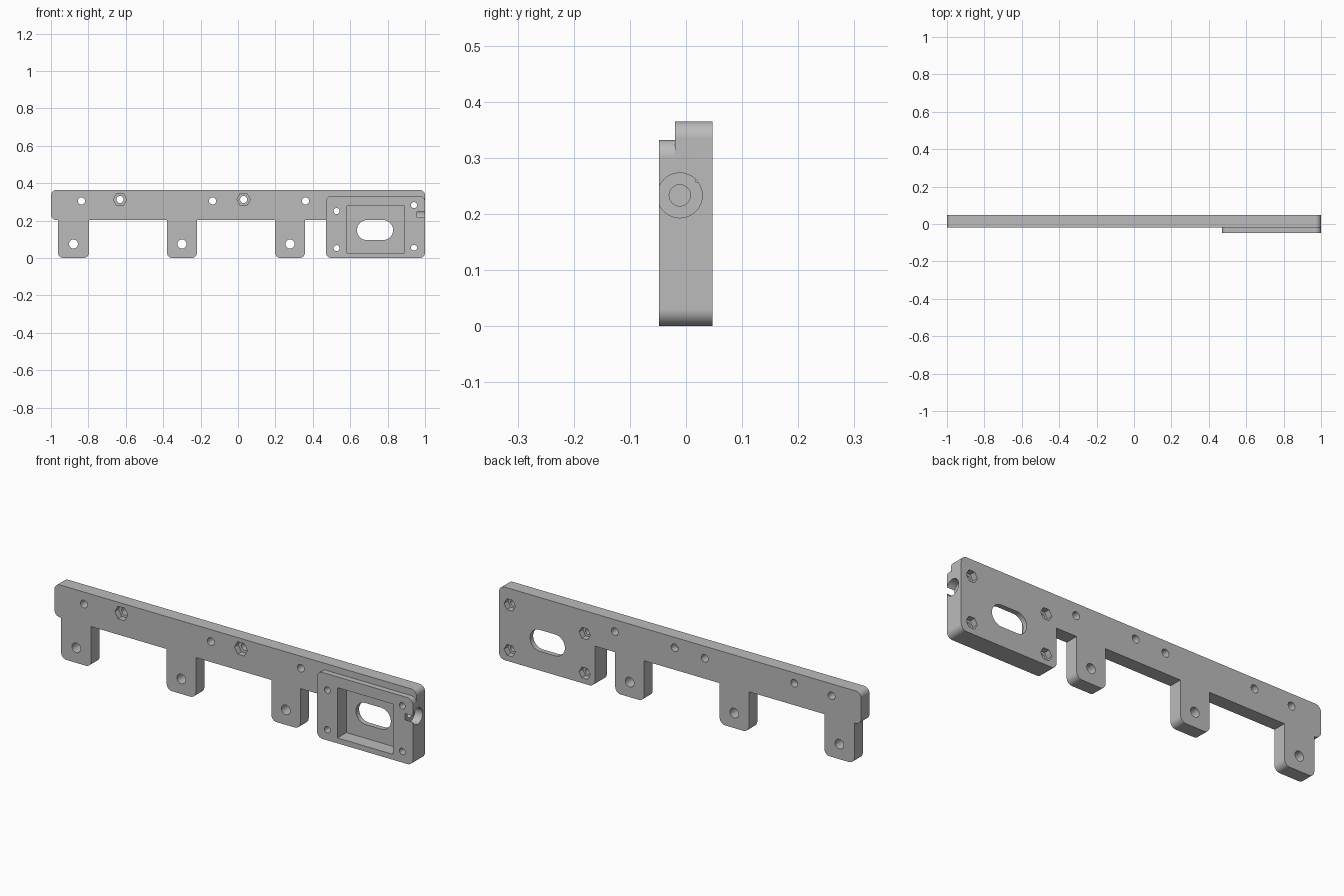
import bpy, bmesh, math
from mathutils import Vector

if "Cube" in bpy.data.objects:
    bpy.data.objects.remove(bpy.data.objects["Cube"], do_unlink=True)

grey = bpy.data.materials.new("plain grey")
grey.use_nodes = True
COLOUR = (0.5, 0.5, 0.5, 1)
grey.diffuse_color = COLOUR
grey.node_tree.nodes["Principled BSDF"].inputs["Base Color"].default_value = COLOUR

FRONT, STEP, BACK = -0.048, -0.02, 0.047
R = 0.03


def fillet(corners, steps=8):
    """Round each (x, z, radius) corner of a closed outline of right angles."""
    out = []
    for i, (x, z, r) in enumerate(corners):
        p = Vector((x, z))
        if r == 0:
            out.append(p)
            continue
        a = (Vector(corners[i - 1][:2]) - p).normalized() * r
        b = (Vector(corners[(i + 1) % len(corners)][:2]) - p).normalized() * r
        for k in range(steps + 1):
            t = k / steps * math.pi / 2
            out.append(p + a + b - b * math.cos(t) - a * math.sin(t))
    return out


def prism(name, outline, lo, hi, axis="y"):
    """Extrude an outline along y (points are x, z) or along x (points are y, z)."""
    bm = bmesh.new()
    place = (lambda p: (p[0], lo, p[1])) if axis == "y" else (lambda p: (lo, p[0], p[1]))
    face = bm.faces.new([bm.verts.new(place(p)) for p in outline])
    side = bmesh.ops.extrude_face_region(bm, geom=[face])["geom"]
    shift = Vector((0, hi - lo, 0)) if axis == "y" else Vector((hi - lo, 0, 0))
    bmesh.ops.translate(bm, vec=shift, verts=[v for v in side if isinstance(v, bmesh.types.BMVert)])
    bmesh.ops.recalc_face_normals(bm, faces=bm.faces)
    mesh = bpy.data.meshes.new(name)
    bm.to_mesh(mesh)
    bm.free()
    mesh.materials.append(grey)
    obj = bpy.data.objects.new(name, mesh)
    bpy.context.collection.objects.link(obj)
    return obj


def ring(u, v, r, sides=32):
    return [(u + r * math.cos(2 * math.pi * k / sides), v + r * math.sin(2 * math.pi * k / sides))
            for k in range(sides)]


def rect(x0, x1, z0, z1, r=0):
    return fillet([(x0, z0, r), (x1, z0, r), (x1, z1, r), (x0, z1, r)])


def combine(target, tool, operation):
    mod = target.modifiers.new("combine", "BOOLEAN")
    mod.operation, mod.solver, mod.object = operation, "EXACT", tool
    bpy.context.view_layer.objects.active = target
    bpy.ops.object.modifier_apply(modifier=mod.name)
    bpy.data.objects.remove(tool, do_unlink=True)


# Back plate: long bar, three hanging tabs and the deep end
BAR_Z, TOP = 0.203, 0.365
tabs = [(-0.963, -0.797), (-0.38, -0.219), (0.198, 0.358)]
corners = [(-1, TOP, R), (-1, BAR_Z, R)]
for x0, x1 in tabs:
    corners += [(x0, BAR_Z, 0), (x0, 0, R), (x1, 0, R), (x1, BAR_Z, 0)]
corners += [(0.47, BAR_Z, 0), (0.47, 0, R), (1, 0, R), (1, TOP, R)]
# the bar end rounding nearly meets the first tab, so keep it just clear
corners[1] = (-1, BAR_Z, R)
bracket = prism("mounting_bracket", fillet(corners), STEP, BACK)

# Raised housing on the front of the deep end
combine(bracket, prism("housing", rect(0.47, 1, 0, 0.332, R), FRONT, STEP + 0.02), "UNION")


def cut(outline, lo, hi, axis="y"):
    cutter = prism("cutter", outline, lo, hi, axis)
    cutter.hide_render = True
    combine(bracket, cutter, "DIFFERENCE")


# Pocket and rounded window
cut(rect(0.583, 0.89, 0.027, 0.278), FRONT - 0.1, 0.022)
cut(rect(0.636, 0.829, 0.096, 0.203, 0.0534), 0, BACK + 0.1)

# Tab holes and plain bar holes
for x0, x1 in tabs:
    cut(ring((x0 + x1) / 2, 0.075, 0.024), -0.2, 0.2)
for x in (-0.837, -0.136, 0.361):
    cut(ring(x, 0.305, 0.019), -0.2, 0.2)

# Bar holes with hexagonal nut recesses in the front
for x in (-0.631, 0.03):
    cut(ring(x, 0.313, 0.019), -0.2, 0.2)
    cut(ring(x, 0.313, 0.036, 6), -0.2, STEP + 0.03)

# Housing screw holes with hexagonal nut recesses in the back
for x, z in ((0.527, 0.251), (0.527, 0.053), (0.941, 0.283), (0.941, 0.055)):
    cut(ring(x, z, 0.016), -0.2, 0.2)
    cut(ring(x, z, 0.031, 6), BACK - 0.03, 0.2)

# Stepped cable hole in the end, breaking through the front
cut(ring(-0.011, 0.233, 0.04, 48), 0.957, 1.1, "x")
cut(ring(-0.011, 0.233, 0.019), 0.85, 1.1, "x")

# Smooth curves, crisp edges
bpy.ops.object.select_all(action="DESELECT")
bracket.select_set(True)
bpy.context.view_layer.objects.active = bracket
bpy.ops.object.shade_smooth_by_angle(angle=math.radians(30))
weighted = bracket.modifiers.new("flat faces", "WEIGHTED_NORMAL")
weighted.keep_sharp = True
